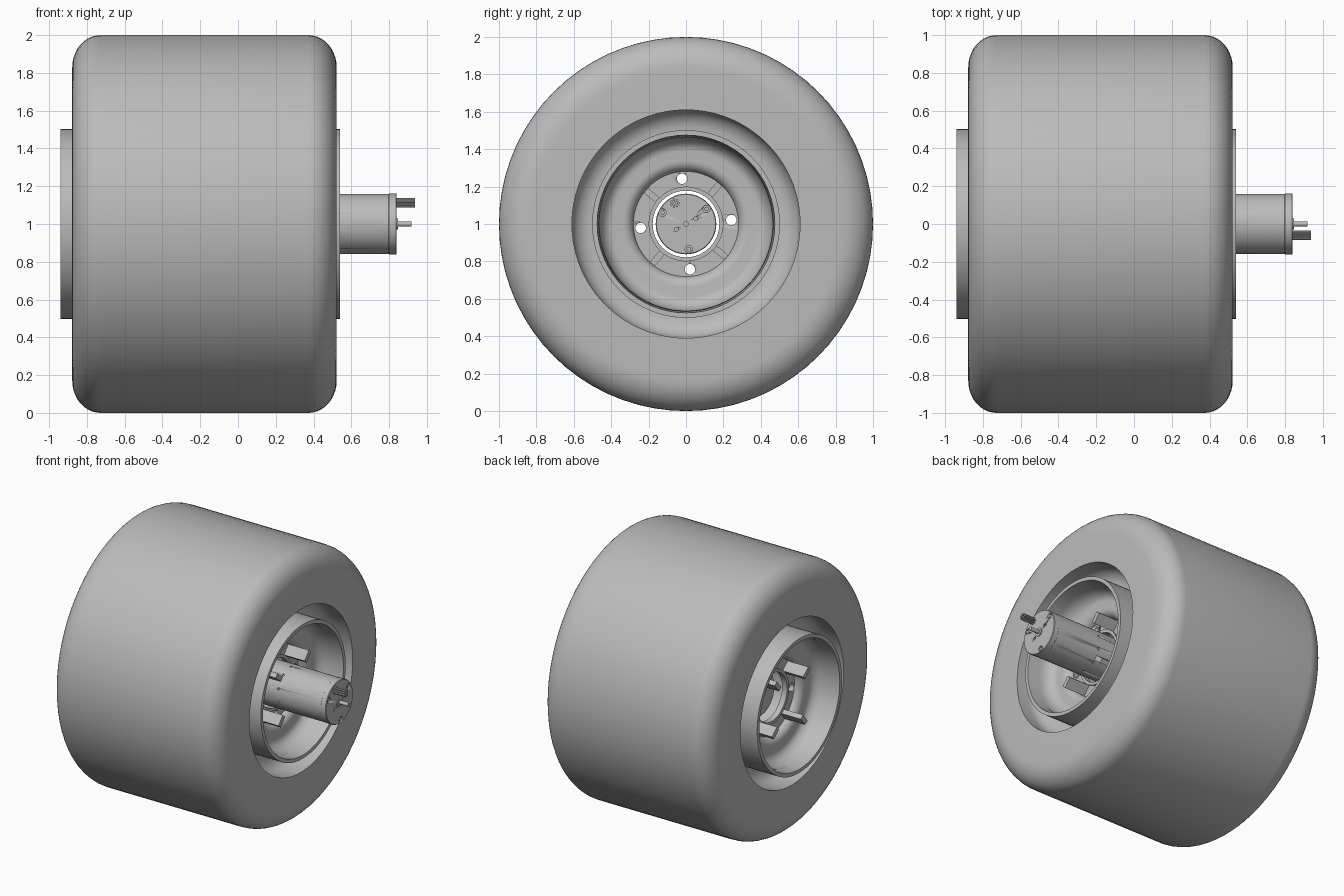
import bpy, bmesh
from math import pi, sin, cos, radians
from mathutils import Matrix, Vector

cube = bpy.data.objects.get("Cube")
if cube:
    bpy.data.objects.remove(cube, do_unlink=True)

grey = bpy.data.materials.new("plain grey")
grey.use_nodes = True
COLOUR = (0.5, 0.5, 0.5, 1)
grey.diffuse_color = COLOUR
grey.node_tree.nodes["Principled BSDF"].inputs["Base Color"].default_value = COLOUR

AXLE = Vector((0, 0, 1))


def finish(bm, name, angle=32):
    bmesh.ops.recalc_face_normals(bm, faces=bm.faces)
    mesh = bpy.data.meshes.new(name)
    bm.to_mesh(mesh)
    bm.free()
    obj = bpy.data.objects.new(name, mesh)
    bpy.context.collection.objects.link(obj)
    mesh.materials.append(grey)
    bpy.ops.object.select_all(action='DESELECT')
    obj.select_set(True)
    bpy.context.view_layer.objects.active = obj
    bpy.ops.object.shade_smooth_by_angle(angle=radians(angle))
    return obj


def arc(cx, cr, rx, rr, start, end, steps=8):
    """Elliptical arc of (x, radius) points, angles in degrees from +x."""
    angles = [radians(start + (end - start) * i / steps) for i in range(steps + 1)]
    return [(cx + rx * cos(a), cr + rr * sin(a)) for a in angles]


def revolve(name, profile, closed=True, steps=64):
    """Turn an (x, radius) profile about the axle."""
    bm = bmesh.new()
    verts = [bm.verts.new((x, 0, 1 + r)) for x, r in profile]
    pairs = list(zip(verts, verts[1:] + verts[:1]))
    edges = [bm.edges.new(p) for p in (pairs if closed else pairs[:-1])]
    bmesh.ops.spin(bm, geom=verts + edges, cent=AXLE, axis=(1, 0, 0),
                   angle=2 * pi, steps=steps, use_duplicate=False)
    bmesh.ops.remove_doubles(bm, verts=bm.verts, dist=0.0005)
    return finish(bm, name)


def mirrored(half, middle):
    """Complete a profile by reflecting it about x = middle."""
    return half + [(2 * middle - x, r) for x, r in reversed(half)]


def rod(bm, x0, x1, y, z, r, sides=16):
    place = Matrix.Translation(((x0 + x1) / 2, y, 1 + z)) @ Matrix.Rotation(pi / 2, 4, 'Y')
    bmesh.ops.create_cone(bm, cap_ends=True, segments=sides, radius1=r, radius2=r,
                          depth=x1 - x0, matrix=place)


def cut(target, bm):
    cutter = finish(bm, "hole_cutter")
    cutter.hide_render = True
    mod = target.modifiers.new("holes", 'BOOLEAN')
    mod.operation, mod.solver, mod.object = 'DIFFERENCE', 'EXACT', cutter
    bpy.context.view_layer.objects.active = target
    bpy.ops.object.modifier_apply(modifier=mod.name)
    bpy.data.objects.remove(cutter, do_unlink=True)


# Tyre: rounded shoulders and a hollow beside each bead
MID_TYRE, MID_RIM = -0.1775, -0.2
tyre_half = (arc(0.3725, 0.83, 0.15, 0.17, 90, 0, 10)
             + [(0.5225, 0.61)] + arc(0.43, 0.5, 0.1, 0.11, 90, 180))
revolve("tyre", mirrored(tyre_half, MID_TYRE), steps=72)

# Rim: thin lip, dished wall, rounded shoulder and central tube
rim_half = ([(0.54, 0.502), (0.54, 0.475), (0.45, 0.468)]
            + arc(0.46, 0.39, 0.11, 0.075, 90, 180)
            + arc(0.29, 0.34, 0.06, 0.06, 0, -90))
revolve("rim", mirrored(rim_half, MID_RIM))

# Hub plates with a central opening and four bolt holes
for side, x0 in (("left", 0.27), ("right", -0.70)):
    plate = revolve(side + "_hub_plate",
                    [(x0, 0.178), (x0 + 0.03, 0.178), (x0 + 0.03, 0.285), (x0, 0.285)])
    holes = bmesh.new()
    for k in range(4):
        a = radians(5 + 90 * k)
        rod(holes, x0 - 0.1, x0 + 0.1, 0.243 * cos(a), 0.243 * sin(a), 0.028, 24)
    cut(plate, holes)
    face = x0 + 0.03 if x0 > 0 else x0
    out = 0.012 if x0 > 0 else -0.012
    revolve(side + "_hub_collar", [(face, 0.178), (face + out, 0.178),
                                   (face + out, 0.2), (face, 0.2)])

# Drive posts standing out from both hub plates
for side, x0, x1 in (("left", 0.29, 0.47), ("right", -0.87, -0.69)):
    bm = bmesh.new()
    for k in range(4):
        place = (Matrix.Translation(((x0 + x1) / 2, 0, 1))
                 @ Matrix.Rotation(radians(50 + 90 * k), 4, 'X')
                 @ Matrix.Translation((0, 0.24, 0))
                 @ Matrix.Diagonal((x1 - x0, 0.08, 0.035, 1)))
        bmesh.ops.create_cube(bm, size=1, matrix=place)
    finish(bm, side + "_drive_posts")

# Motor body with end cap, screw recesses and vents
motor = revolve("motor_body", [(0.84, 0), (0.84, 0.158), (0.836, 0.162), (0.80, 0.162),
                               (0.798, 0.16), (-0.62, 0.16), (-0.62, 0)],
                closed=False, steps=48)
SCREWS = [(-0.125, 0.06), (0.11, 0.08), (0.015, -0.135)]
holes = bmesh.new()
for y, z in SCREWS:
    rod(holes, 0.825, 0.9, y, z, 0.02)
for y, z in ((-0.052, -0.028), (0.052, 0.028)):
    rod(holes, 0.80, 0.9, y, z, 0.01)
for k in range(10):
    place = (Matrix.Translation((0.44, 0, 1)) @ Matrix.Rotation(2 * pi * k / 10, 4, 'X')
             @ Matrix.Translation((0, 0, 0.165)))
    bmesh.ops.create_cone(holes, cap_ends=True, segments=10, radius1=0.009,
                          radius2=0.009, depth=0.03, matrix=place)
cut(motor, holes)

# Screw heads
bm = bmesh.new()
for y, z in SCREWS:
    rod(bm, 0.82, 0.836, y, z, 0.013, 6)
finish(bm, "motor_screws")

# Shaft and its bearing ring
bm = bmesh.new()
rod(bm, 0.82, 0.918, 0, 0, 0.014)
rod(bm, 0.83, 0.846, 0, 0, 0.03, 24)
finish(bm, "motor_shaft")

# Bundle of wires leaving the motor
bm = bmesh.new()
rod(bm, 0.83, 0.938, -0.06, 0.112, 0.008, 10)
for k in range(7):
    a = 2 * pi * k / 7
    rod(bm, 0.83, 0.938, -0.06 + 0.019 * cos(a), 0.112 + 0.019 * sin(a), 0.007, 10)
finish(bm, "motor_wires")
